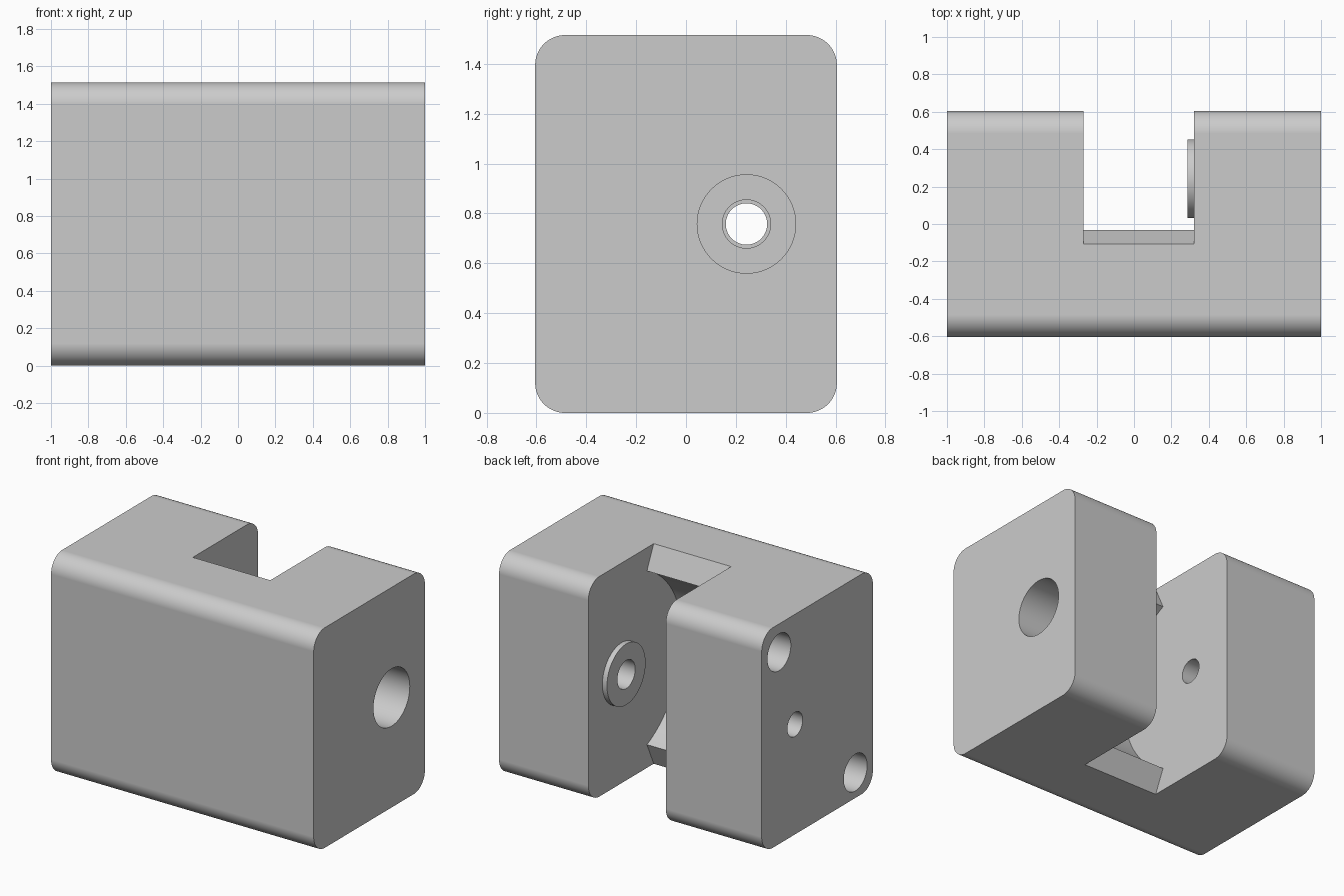
import bpy, bmesh, math
from math import sin, cos, pi, radians

cube = bpy.data.objects.get("Cube")
if cube:
    bpy.data.objects.remove(cube, do_unlink=True)

GREY = (0.6, 0.6, 0.6, 1.0)
mat = bpy.data.materials.new("plain grey")
mat.use_nodes = True
mat.diffuse_color = GREY
bsdf = next(n for n in mat.node_tree.nodes if n.type == 'BSDF_PRINCIPLED')
bsdf.inputs["Base Color"].default_value = GREY

HALF_Y, HEIGHT, ROUND = 0.605, 1.515, 0.12
PIVOT = (0.2425, HEIGHT / 2)          # pivot axis position in y, z
NOTCH_X = (-0.27, 0.32)


def prism(name, profile, x0, x1):
    """Extrude a closed (y, z) profile from x0 to x1."""
    bm = bmesh.new()
    face = bm.faces.new([bm.verts.new((x0, y, z)) for y, z in profile])
    ext = bmesh.ops.extrude_face_region(bm, geom=[face])
    moved = [g for g in ext["geom"] if isinstance(g, bmesh.types.BMVert)]
    bmesh.ops.translate(bm, vec=(x1 - x0, 0, 0), verts=moved)
    bmesh.ops.recalc_face_normals(bm, faces=bm.faces[:])
    mesh = bpy.data.meshes.new(name)
    bm.to_mesh(mesh)
    bm.free()
    mesh.materials.append(mat)
    obj = bpy.data.objects.new(name, mesh)
    bpy.context.collection.objects.link(obj)
    return obj


def arc(cy, cz, r, a0, a1, n):
    """Points on an arc in the y-z plane, angles in degrees from +y."""
    return [(cy + r * cos(radians(a0 + (a1 - a0) * i / n)),
             cz + r * sin(radians(a0 + (a1 - a0) * i / n))) for i in range(n + 1)]


def cylinder(name, y, z, r, x0, x1):
    return prism(name, arc(y, z, r, 0, 360, 64)[:-1], x0, x1)


def combine(target, tool, operation):
    """Apply a boolean and remove the tool object."""
    tool.hide_render = True
    mod = target.modifiers.new(tool.name, 'BOOLEAN')
    mod.operation, mod.solver, mod.object = operation, 'EXACT', tool
    bpy.context.view_layer.objects.active = target
    bpy.ops.object.modifier_apply(modifier=mod.name)
    bpy.data.objects.remove(tool, do_unlink=True)


# Block with four rounded long edges
cy, cz = HALF_Y - ROUND, HEIGHT / 2 - ROUND
outline = []
for i, (sy, sz) in enumerate([(1, 1), (-1, 1), (-1, -1), (1, -1)]):
    outline += arc(sy * cy, HEIGHT / 2 + sz * cz, ROUND, 90 * i, 90 * i + 90, 16)
block = prism("hinge_block", outline, -1, 1)

# Notch: round cavity about the pivot, flaring out radially at top and bottom
SPREAD, CAVITY_R, FAR = 24.7, 0.658, 1.2
py, pz = PIVOT
a0, a1 = 90 + SPREAD, 270 - SPREAD
notch = [(py + FAR * cos(radians(a0)), pz + FAR * sin(radians(a0)))]
notch += arc(py, pz, CAVITY_R, a0, a1, 48)
notch += [(py + FAR * cos(radians(a1)), pz + FAR * sin(radians(a1))),
          (1.2, pz - FAR), (1.2, pz + FAR)]
combine(block, prism("notch_cutter", notch, *NOTCH_X), 'DIFFERENCE')

# Raised spacer ring on the inner wall of the left arm
combine(block, cylinder("spacer_ring", py, pz, 0.21, 0.285, 0.4), 'UNION')

# Pivot bores with counterbore, then two blind holes on the right end
holes = [
    ("right_arm_bore", py, pz, 0.083, -1.1, -0.1),
    ("left_arm_bore", py, pz, 0.097, 0.2, 0.7),
    ("counterbore", py, pz, 0.1975, 0.55, 1.1),
    ("upper_blind_hole", 0.415, 1.32, 0.127, -1.1, -0.7),
    ("lower_blind_hole", -0.415, 0.175, 0.127, -1.1, -0.7),
]
for hole in holes:
    combine(block, cylinder(*hole), 'DIFFERENCE')

# Smooth rounds and bores, crisp edges, flat faces kept flat
bpy.ops.object.select_all(action='DESELECT')
block.select_set(True)
bpy.context.view_layer.objects.active = block
bpy.ops.object.shade_smooth_by_angle(angle=radians(30))
normals = block.modifiers.new("flat_face_normals", 'WEIGHTED_NORMAL')
normals.keep_sharp = True
